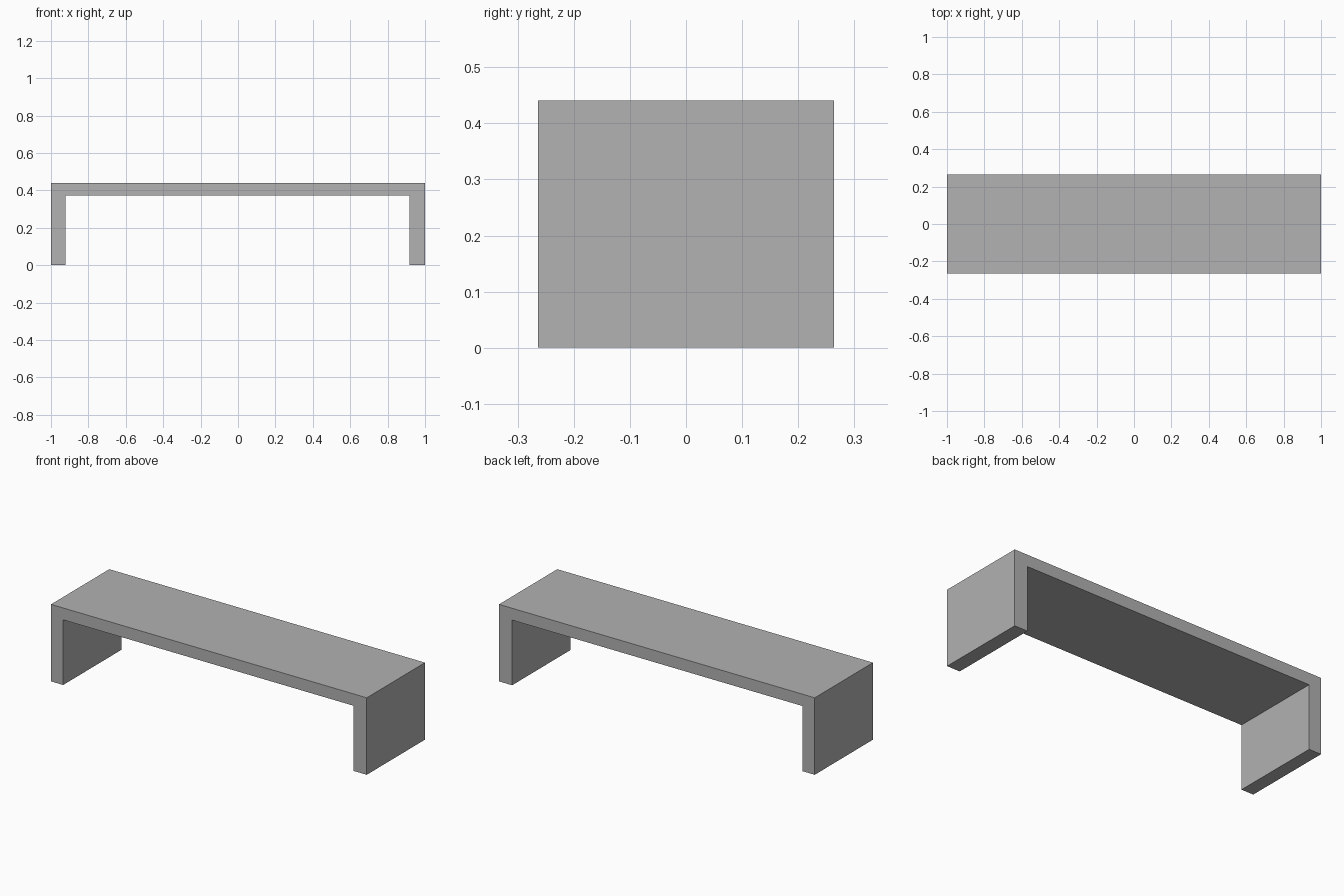
import bpy
import bmesh

cube = bpy.data.objects.get("Cube")
if cube:
    bpy.data.objects.remove(cube, do_unlink=True)

DEPTH, TOP, UNDERSIDE = 0.527, 0.441, 0.373
LEFT_INNER, RIGHT_INNER = 0.917, -0.923

# Plain grey material
grey = bpy.data.materials.new("plain grey")
grey.use_nodes = True
colour = (0.445, 0.445, 0.445, 1)
grey.diffuse_color = colour
grey.node_tree.nodes["Principled BSDF"].inputs["Base Color"].default_value = colour

# Bench outline: two slab legs joined by the seat, in one piece
outline = [(-1, 0), (RIGHT_INNER, 0), (RIGHT_INNER, UNDERSIDE),
           (LEFT_INNER, UNDERSIDE), (LEFT_INNER, 0), (1, 0), (1, TOP), (-1, TOP)]

# Extrude the outline from front to back; the front face stays as the cap
bm = bmesh.new()
front = bm.faces.new([bm.verts.new((x, -DEPTH / 2, z)) for x, z in outline])
extruded = bmesh.ops.extrude_face_region(bm, geom=[front])["geom"]
back_verts = [g for g in extruded if isinstance(g, bmesh.types.BMVert)]
bmesh.ops.translate(bm, vec=(0, DEPTH, 0), verts=back_verts)
bmesh.ops.recalc_face_normals(bm, faces=bm.faces)

mesh = bpy.data.meshes.new("bench")
bm.to_mesh(mesh)
bm.free()
mesh.materials.append(grey)
bench = bpy.data.objects.new("bench", mesh)
bpy.context.collection.objects.link(bench)
